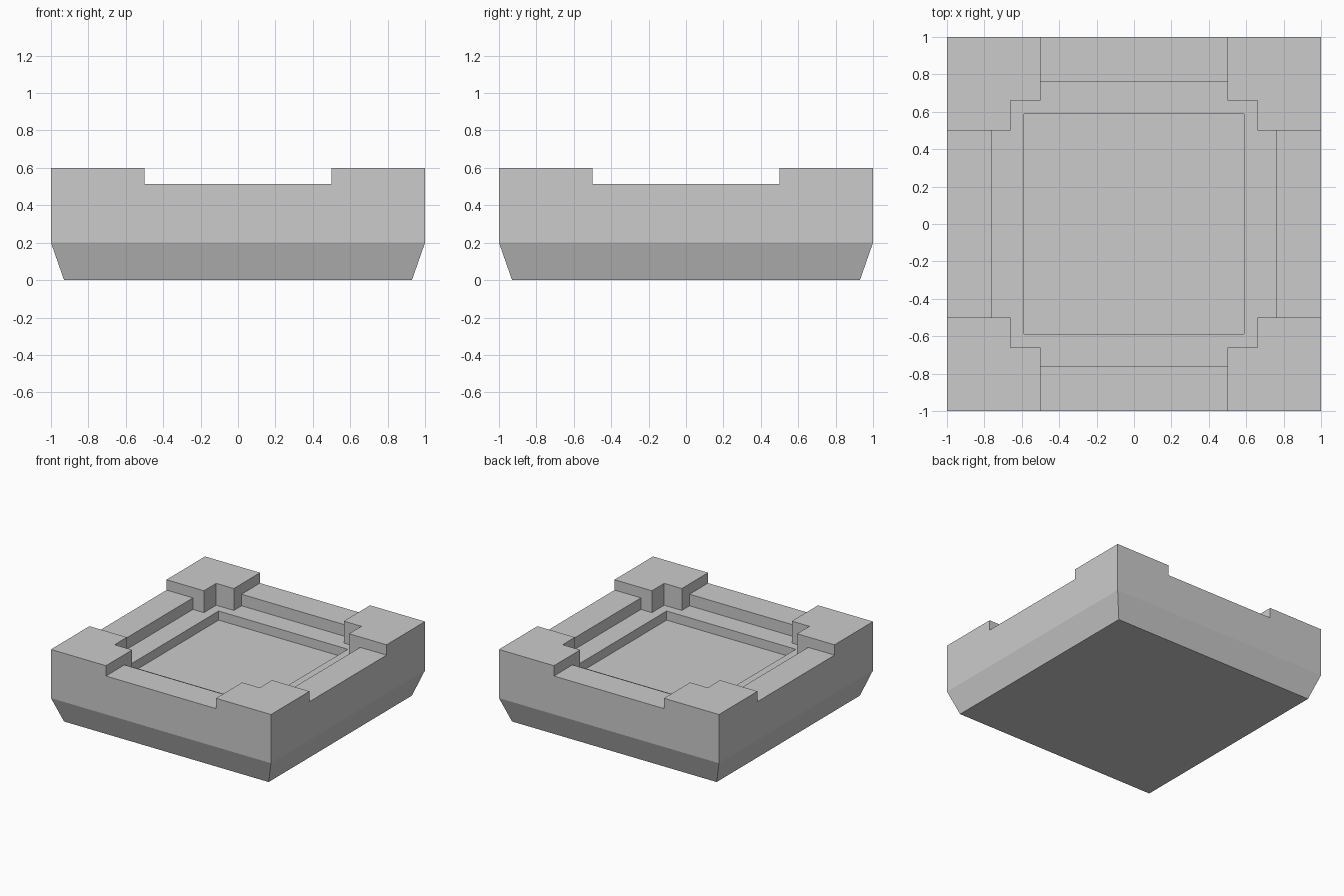
import bpy, bmesh

if "Cube" in bpy.data.objects:
    bpy.data.objects.remove(bpy.data.objects["Cube"])


def frustum(bm, levels):
    """Stack square rings (half_x, half_y, z) into a closed solid."""
    rings = []
    for hx, hy, z in levels:
        rings.append([bm.verts.new((sx * hx, sy * hy, z))
                      for sx, sy in ((-1, -1), (1, -1), (1, 1), (-1, 1))])
    for a, b in zip(rings, rings[1:]):
        for i in range(4):
            j = (i + 1) % 4
            bm.faces.new((a[i], a[j], b[j], b[i]))
    bm.faces.new(rings[0][::-1])
    bm.faces.new(rings[-1])


def solid(name, levels):
    bm = bmesh.new()
    frustum(bm, levels)
    mesh = bpy.data.meshes.new(name)
    bm.to_mesh(mesh)
    bm.free()
    obj = bpy.data.objects.new(name, mesh)
    bpy.context.collection.objects.link(obj)
    return obj


def carve(body, hx, hy, floor):
    """Cut a centred rectangular recess from above down to the given height."""
    cutter = solid("cutter", [(hx, hy, floor), (hx, hy, 0.9)])
    cutter.hide_render = True
    mod = body.modifiers.new("carve", 'BOOLEAN')
    mod.operation = 'DIFFERENCE'
    mod.solver = 'EXACT'
    mod.object = cutter
    bpy.context.view_layer.objects.active = body
    bpy.ops.object.modifier_apply(modifier=mod.name)
    bpy.data.objects.remove(cutter)


# Block with a tapered foot
body = solid("stone_base", [(0.93, 0.93, 0), (1, 1, 0.2), (1, 1, 0.6)])

# Lowered rim between the four raised corners
carve(body, 0.5, 1.2, 0.515)
carve(body, 1.2, 0.5, 0.515)
# Stepped inner ledge
carve(body, 0.66, 0.66, 0.42)
carve(body, 0.5, 0.76, 0.42)
carve(body, 0.76, 0.5, 0.42)
# Central square pocket
carve(body, 0.587, 0.587, 0.345)

# Merge coplanar faces left by the cuts
bm = bmesh.new()
bm.from_mesh(body.data)
bmesh.ops.remove_doubles(bm, verts=bm.verts, dist=0.0005)
bmesh.ops.dissolve_limit(bm, angle_limit=0.01, verts=bm.verts, edges=bm.edges)
bm.to_mesh(body.data)
bm.free()

# Slightly darker pocket floor
body.data.materials.clear()
for name, v in (("stone", 0.8), ("pocket_floor", 0.65)):
    mat = bpy.data.materials.new(name)
    mat.diffuse_color = (v, v, v, 1)
    mat.use_nodes = True
    mat.node_tree.nodes["Principled BSDF"].inputs["Base Color"].default_value = mat.diffuse_color
    body.data.materials.append(mat)
for p in body.data.polygons:
    p.material_index = int(p.normal.z > 0.9 and abs(p.center.z - 0.345) < 0.01)
